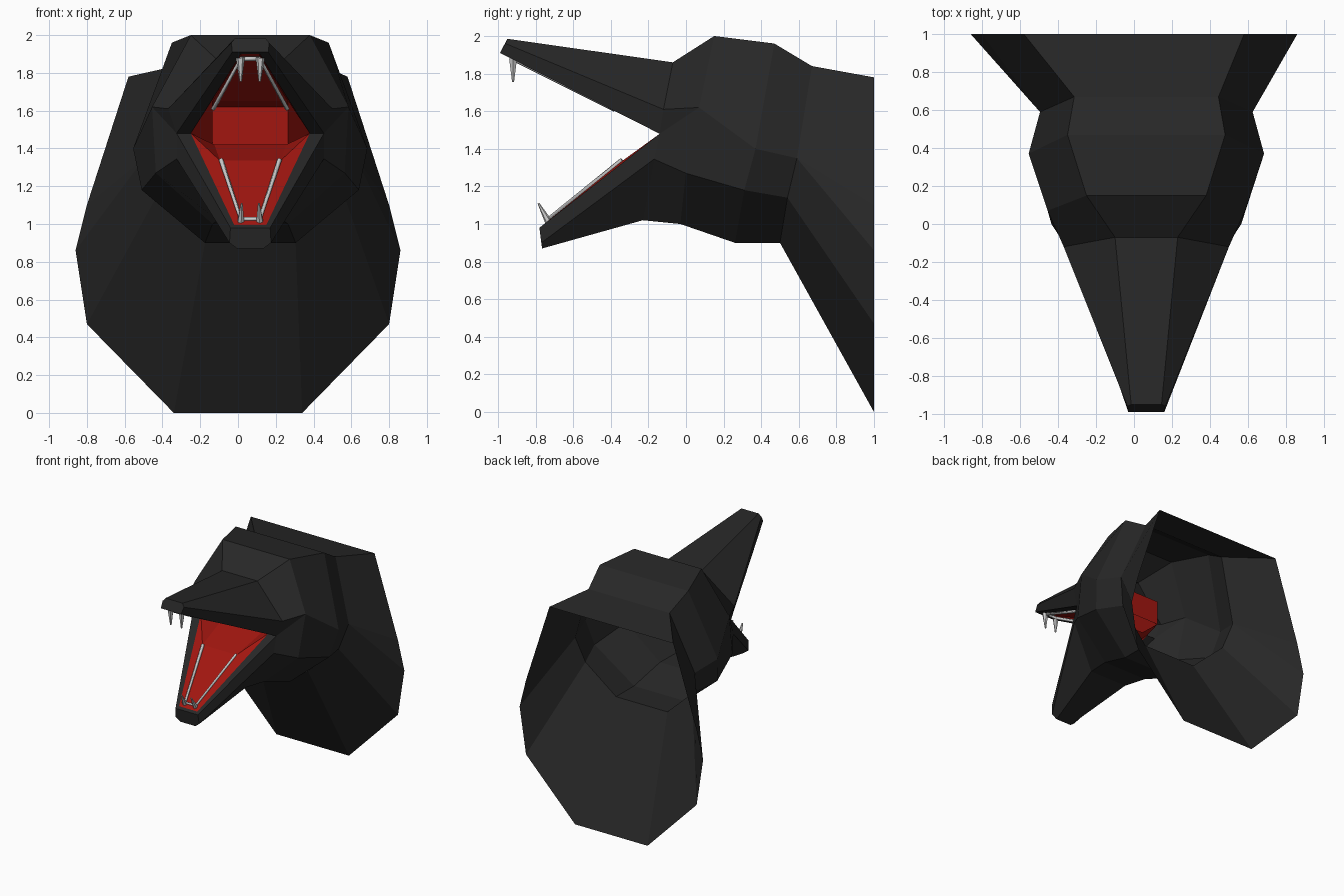
import bpy, bmesh
from mathutils import Vector

if "Cube" in bpy.data.objects:
    bpy.data.objects.remove(bpy.data.objects["Cube"])

CX = 0.065  # the head sits slightly off the neck centre line


def material(name, rgb):
    m = bpy.data.materials.new(name)
    m.diffuse_color = (*rgb, 1)
    m.use_nodes = True
    m.node_tree.nodes["Principled BSDF"].inputs["Base Color"].default_value = m.diffuse_color
    return m


HIDE = material("black_hide", (0.02, 0.02, 0.02))
RED = material("mouth_red", (0.36, 0.008, 0.005))
TOOTH = material("tooth_grey", (0.6, 0.6, 0.58))


def mirrored(row, cx):
    """Half a section, joined at its first point to its mirror image."""
    left = [Vector((cx - x, y, z)) for x, y, z in reversed(row)]
    return left + [Vector((cx + x, y, z)) for x, y, z in row]


def shell(name, stations, mat, closed=False, caps=()):
    """Loft mirrored half sections; caps are extra half sections filled flat."""
    bm = bmesh.new()
    cache = {}

    def vert(p):
        key = tuple(round(c, 4) for c in p)
        if key not in cache:
            cache[key] = bm.verts.new(p)
        return cache[key]

    def face(points):
        vs = list(dict.fromkeys(vert(p) for p in points))
        if len(vs) > 2 and not bm.faces.get(vs):
            bm.faces.new(vs)

    rows = [mirrored(r, c) for r, c in stations]
    n = len(rows[0])
    for a, b in zip(rows, rows[1:]):
        for i in range(n if closed else n - 1):
            j = (i + 1) % n
            face([a[i], a[j], b[j], b[i]])
    for cap in caps:
        face(mirrored(cap, CX))
    bmesh.ops.recalc_face_normals(bm, faces=bm.faces)
    me = bpy.data.meshes.new(name)
    bm.to_mesh(me)
    bm.free()
    me.materials.append(mat)
    ob = bpy.data.objects.new(name, me)
    bpy.context.collection.objects.link(ob)
    return ob


# Half sections: top, side, middle, lower side, bottom
rim = [(.58, 1, 1.78), (.80, 1, 1.10), (.86, 1, .86), (.80, 1, .47), (.34, 1, 0)]
nape = [(.38, .67, 1.84), (.56, .59, 1.35), (.56, .59, 1.35), (.50, .54, 1.14), (.24, .50, .90)]
cheek = [(.415, .47, 1.96), (.62, .37, 1.40), (.62, .37, 1.40), (.575, .31, 1.18), (.24, .26, .90)]
brow = [(.315, .15, 2.0), (.52, .07, 1.62), (.52, .07, 1.62), (.50, 0, 1.27), (.20, -.03, 1.0)]
jaws = [(.165, -.07, 1.86), (.435, -.12, 1.61), (.39, -.14, 1.48), (.39, -.17, 1.345), (.17, -.23, 1.02)]
inner_corner = (.315, -.14, 1.48)

# Hollow neck and skull
shell("neck", [(rim, 0), (nape, CX)], HIDE, closed=True)
shell("skull", [(nape, CX), (cheek, CX), (brow, CX)], HIDE, closed=True)
shell("face_upper", [(brow[:3], CX), (jaws[:3], CX)], HIDE)
shell("face_lower", [(brow[:1:-1], CX), (jaws[:1:-1], CX)], HIDE)

# Upper snout with its lip
tip = [(.08, -.95, 1.985), (.10, -.96, 1.96), (.095, -.99, 1.91)]
tip_in = (.05, -.95, 1.90)
shell("upper_snout", [(jaws[:3] + [inner_corner], CX), (tip + [tip_in], CX)], HIDE,
      caps=[tip, [tip[2], tip_in]])

# Lower jaw with its lip, listed from the bottom up
chin = [(.07, -.765, .87), (.11, -.77, .90), (.105, -.78, .98)]
chin_in = (.085, -.76, .995)
shell("lower_jaw", [(jaws[:1:-1] + [inner_corner], CX), (chin + [chin_in], CX)], HIDE,
      caps=[chin, [chin[2], chin_in]])

# Mouth lining: palate, floor and throat wall
throat = [(.20, .12, 1.62), (.20, .12, 1.42)]
shell("palate", [(throat, CX), ([(.20, -.36, 1.65), inner_corner], CX),
                 ([(.05, -.90, 1.89), tip_in], CX)], RED,
      caps=[throat, [(.05, -.90, 1.89), tip_in]])
floor_front = [(.05, -.73, 1.02), chin_in]
shell("mouth_floor", [([(.19, -.05, 1.42), throat[1]], CX),
                      ([(.16, -.34, 1.335), inner_corner], CX),
                      (floor_front, CX)], RED, caps=[floor_front])


def tooth_ridge(name, back, front):
    """U-shaped ridge running along both sides of a jaw."""
    cu = bpy.data.curves.new(name, 'CURVE')
    cu.dimensions = '3D'
    cu.bevel_depth = 0.013
    cu.bevel_resolution = 0
    cu.use_fill_caps = True
    sp = cu.splines.new('POLY')
    pts = mirrored([front, back], CX)
    sp.points.add(len(pts) - 1)
    for p, co in zip(sp.points, pts):
        p.co = (*co, 1)
    cu.materials.append(TOOTH)
    bpy.context.collection.objects.link(bpy.data.objects.new(name, cu))


def fangs(name, base, point, radius):
    """Mirrored pair of tapered fangs."""
    for side, (b, p) in zip(("left", "right"),
                            zip(mirrored([base], CX), mirrored([point], CX))):
        d = p - b
        bpy.ops.mesh.primitive_cone_add(vertices=6, radius1=radius, radius2=radius * .25,
                                        depth=d.length, location=(b + p) / 2,
                                        rotation=d.to_track_quat('Z', 'Y').to_euler())
        ob = bpy.context.object
        ob.name = f"{name}_{side}"
        ob.data.materials.append(TOOTH)


tooth_ridge("upper_tooth_ridge", (.195, -.38, 1.61), (.05, -.91, 1.875))
tooth_ridge("lower_tooth_ridge", (.155, -.34, 1.34), (.05, -.73, 1.025))
fangs("upper_fang", (.053, -.92, 1.88), (.05, -.92, 1.755), .024)
fangs("lower_fang", (.05, -.73, 1.01), (.045, -.785, 1.11), .02)
